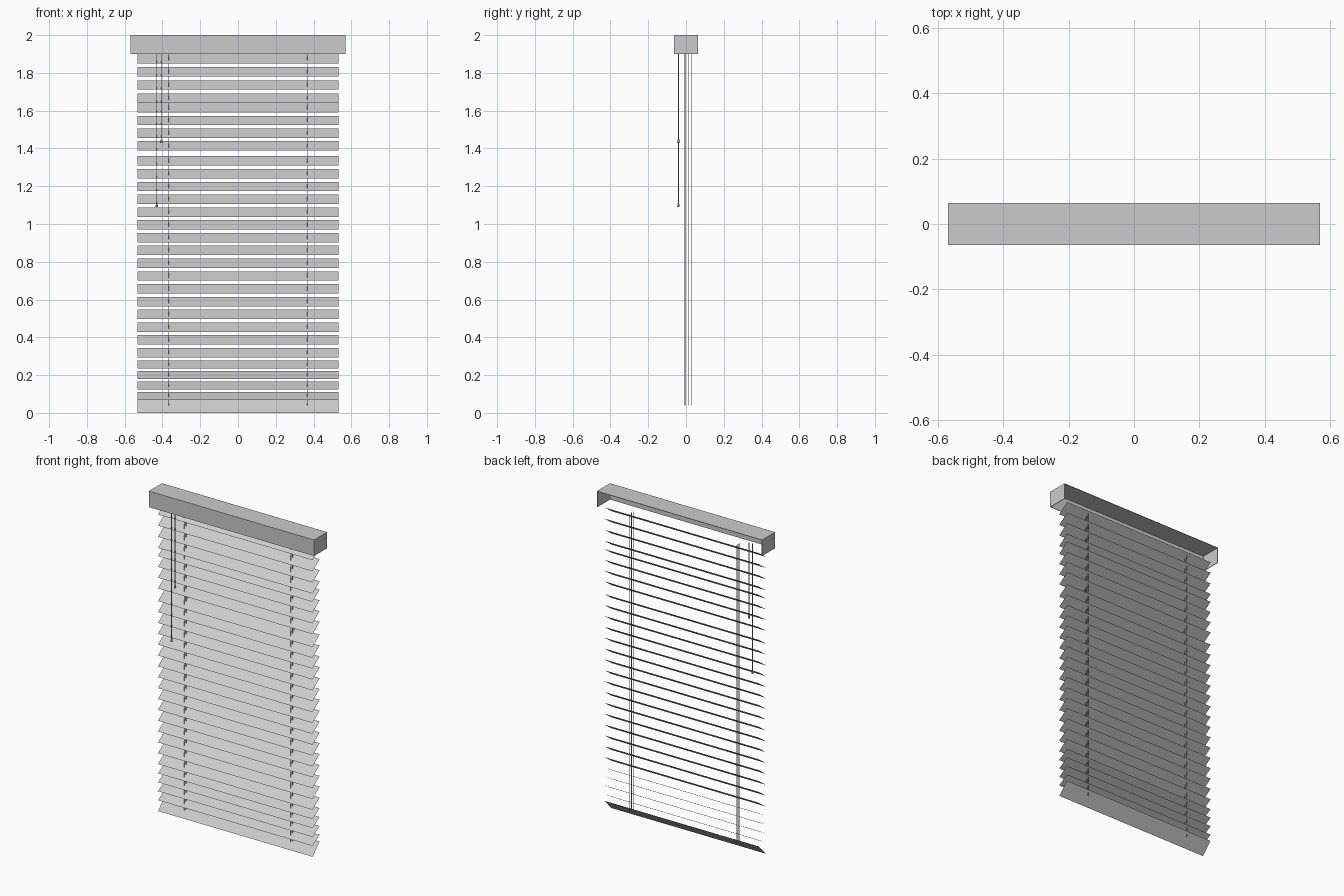
import bpy
import bmesh
from mathutils import Vector

cube = bpy.data.objects.get("Cube")
if cube:
    bpy.data.objects.remove(cube, do_unlink=True)

grey = bpy.data.materials.new("light_grey")
grey.use_nodes = True
grey.diffuse_color = (0.6, 0.6, 0.6, 1)
grey.node_tree.nodes["Principled BSDF"].inputs["Base Color"].default_value = (0.6, 0.6, 0.6, 1)


def finish(name, bm):
    mesh = bpy.data.meshes.new(name)
    bm.to_mesh(mesh)
    bm.free()
    mesh.materials.append(grey)
    obj = bpy.data.objects.new(name, mesh)
    bpy.context.collection.objects.link(obj)
    return obj


def sheet(name, half_width, y_mid, z_mid, depth, height, face_down=False):
    """Tilted blade, low at the front and high at the back."""
    bm = bmesh.new()
    y, z = depth / 2, height / 2
    corners = [(-half_width, -y, -z), (half_width, -y, -z),
               (half_width, y, z), (-half_width, y, z)]
    if face_down:
        corners.reverse()
    offset = Vector((0, y_mid, z_mid))
    bm.faces.new([bm.verts.new(Vector(c) + offset) for c in corners])
    return finish(name, bm)


def rod(name, x, y, bottom, top, r_bottom, r_top, sides=8):
    bm = bmesh.new()
    bmesh.ops.create_cone(bm, cap_ends=True, segments=sides,
                          radius1=r_bottom, radius2=r_top, depth=top - bottom)
    bmesh.ops.translate(bm, verts=bm.verts, vec=(x, y, (top + bottom) / 2))
    return finish(name, bm)


# Head rail: a shell open at the back and underneath
bm = bmesh.new()
bmesh.ops.create_cube(bm, size=1)
bmesh.ops.scale(bm, verts=bm.verts, vec=(1.14, 0.128, 0.1))
bmesh.ops.translate(bm, verts=bm.verts, vec=(0, 0, 1.95))
bm.normal_update()
open_sides = [f for f in bm.faces if f.normal.y > 0.9 or f.normal.z < -0.9]
bmesh.ops.delete(bm, geom=open_sides, context="FACES")
head_rail = finish("head_rail", bm)
shell = head_rail.modifiers.new("thickness", "SOLIDIFY")
shell.thickness = 0.004
shell.offset = -1

# Slats in four runs: top height, spacing, count, blade height
runs = [(1.875, 0.0695, 4, 0.05), (1.615, 0.067, 4, 0.05),
        (1.334, 0.0677, 16, 0.05), (0.257, 0.0557, 4, 0.042)]
number = 0
for top, step, count, height in runs:
    for i in range(count):
        number += 1
        sheet(f"slat_{number}", 0.533, 0.008, top - i * step, 0.07, height)

# Bottom rail, steeper than the slats
sheet("bottom_rail", 0.533, 0.008, 0.035, 0.067, 0.07, face_down=True)

# Ladder and lift cords on both sides
for side, x in (("left", 0.367), ("right", -0.367)):
    for part, y in (("front_ladder", -0.005), ("lift", 0.012), ("back_ladder", 0.03)):
        rod(f"{side}_{part}_cord", x, y, 0.04, 1.9, 0.002, 0.002, 6)

# Pull cords with small tassels
for name, x, end in (("long", -0.43, 1.09), ("short", -0.406, 1.43)):
    rod(f"{name}_pull_cord", x, -0.04, end + 0.01, 1.9, 0.002, 0.002, 6)
    rod(f"{name}_pull_tassel", x, -0.04, end, end + 0.018, 0.007, 0.004)
